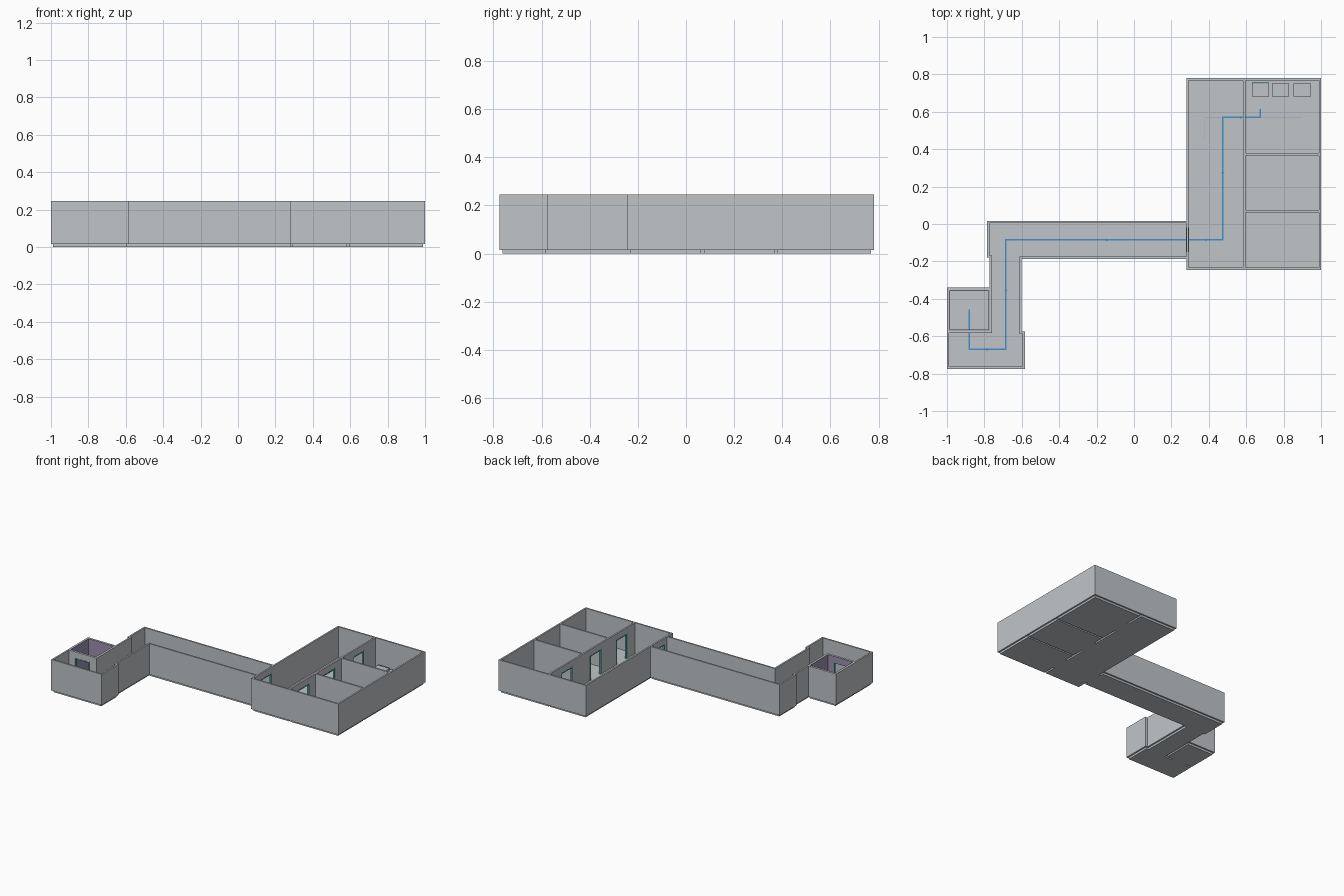
import bpy, bmesh
from mathutils import Vector

cube = bpy.data.objects.get("Cube")
if cube:
    bpy.data.objects.remove(cube, do_unlink=True)


def material(name, rgb):
    m = bpy.data.materials.new(name)
    m.use_nodes = True
    m.diffuse_color = (*rgb, 1)
    m.node_tree.nodes["Principled BSDF"].inputs["Base Color"].default_value = (*rgb, 1)
    return m


GREY = material("pale grey", (0.53, 0.56, 0.58))
TEAL = material("teal", (0.10, 0.40, 0.38))
PURPLE = material("muted purple", (0.33, 0.28, 0.42))
BLUE = material("route blue", (0.06, 0.27, 0.62))
LILAC = material("pale lilac", (0.46, 0.42, 0.54))

FLOOR, TOP, DOOR, T = 0.015, 0.245, 0.20, 0.012


def boxes(name, mat, items):
    """One object made of boxes given as x0, x1, y0, y1, z0, z1."""
    bm = bmesh.new()
    for x0, x1, y0, y1, z0, z1 in items:
        verts = bmesh.ops.create_cube(bm, size=1)["verts"]
        bmesh.ops.scale(bm, vec=(x1 - x0, y1 - y0, z1 - z0), verts=verts)
        mid = Vector((x0 + x1, y0 + y1, z0 + z1)) / 2
        bmesh.ops.translate(bm, vec=mid, verts=verts)
    mesh = bpy.data.meshes.new(name)
    bm.to_mesh(mesh)
    bm.free()
    mesh.materials.append(mat)
    ob = bpy.data.objects.new(name, mesh)
    bpy.context.collection.objects.link(ob)
    return ob


def strip(axis, at, a, b, z0=FLOOR, z1=TOP, t=T):
    """Box along an axis from a to b, with its low side at the given place."""
    return (a, b, at, at + t, z0, z1) if axis == "x" else (at, at + t, a, b, z0, z1)


def wall(name, axis, at, a, b, doors=(), width=0.13, mat=GREY, t=T, frames=True):
    """Wall with door openings, lintels and slim teal door frames."""
    parts, trims, start = [], [], a
    for d in doors:
        lo, hi = d - width / 2, d + width / 2
        parts += [strip(axis, at, start, lo, t=t), strip(axis, at, lo, hi, DOOR, t=t)]
        f = 0.007
        trims += [strip(axis, at - 0.001, lo, lo + f, FLOOR, DOOR, t + 0.002),
                  strip(axis, at - 0.001, hi - f, hi, FLOOR, DOOR, t + 0.002),
                  strip(axis, at - 0.001, lo + f, hi - f, DOOR - f, DOOR, t + 0.002)]
        start = hi
    parts.append(strip(axis, at, start, b, t=t))
    boxes(name, mat, parts)
    if trims and frames:
        boxes(name + "_door_frames", TEAL, trims)


# Large block: outer walls and room partitions
wall("block_front_wall", "x", -0.245, 0.28, 1.0)
wall("block_back_wall", "x", 0.768, 0.28, 1.0)
wall("block_right_wall", "y", 0.988, -0.233, 0.768)
wall("block_hall_wall", "y", 0.28, -0.233, 0.768, [-0.085])
wall("room_hall_partition", "y", 0.584, -0.233, 0.768, [-0.075, 0.23, 0.57])
wall("room_partition_front", "x", 0.062, 0.596, 0.988)
wall("room_partition_back", "x", 0.367, 0.596, 0.988)

# Long corridor
wall("corridor_back_wall", "x", 0.005, -0.785, 0.28)
wall("corridor_front_wall", "x", -0.187, -0.613, 0.28)
wall("corridor_end_wall", "y", -0.785, -0.175, 0.005)
wall("corridor_step", "x", -0.18, -0.785, -0.76)

# Short passage and lobby
wall("passage_left_wall", "y", -0.772, -0.58, -0.175)
wall("passage_right_wall", "y", -0.613, -0.58, -0.187)
wall("lobby_front_wall", "x", -0.775, -1.0, -0.583)
wall("lobby_left_wall", "y", -1.0, -0.763, -0.58)
wall("lobby_right_wall", "y", -0.595, -0.763, -0.58)
wall("lobby_step", "x", -0.588, -0.613, -0.583)

# Small cabin beside the passage, with a thin inner lining
wall("cabin_left_wall", "y", -1.0, -0.58, -0.34)
wall("cabin_back_wall", "x", -0.352, -0.988, -0.772)
wall("cabin_door_wall", "x", -0.582, -0.988, -0.76, [-0.88], 0.12)
L = 0.005
wall("cabin_lining_back", "x", -0.357, -0.988, -0.772, mat=PURPLE, t=L)
wall("cabin_lining_left", "y", -0.988, -0.57, -0.357, mat=PURPLE, t=L)
wall("cabin_lining_right", "y", -0.777, -0.57, -0.357, mat=PURPLE, t=L)
wall("cabin_lining_front", "x", -0.57, -0.983, -0.777, [-0.88], 0.12, PURPLE, L, False)

# Floors, set in from the walls, with sills under the doors
floors = [
    (0.292, 0.584, -0.233, 0.768), (0.596, 0.988, -0.233, 0.062),
    (0.596, 0.988, 0.074, 0.367), (0.596, 0.988, 0.379, 0.768),
    (-0.773, 0.28, -0.175, 0.005), (-0.76, -0.613, -0.582, -0.175),
    (-0.988, -0.595, -0.763, -0.582), (-0.988, -0.772, -0.57, -0.352),
    (0.28, 0.292, -0.15, -0.02), (-0.94, -0.82, -0.582, -0.57),
]
floors += [(0.584, 0.596, y - 0.065, y + 0.065) for y in (-0.075, 0.23, 0.57)]
boxes("floors", GREY, [(*f, 0, FLOOR) for f in floors])

# Three low tables by the back wall
tables = [(x, x + 0.092, 0.682, 0.752, FLOOR, 0.055) for x in (0.63, 0.738, 0.853)]
boxes("low_tables", GREY, tables)
boxes("table_edge", TEAL, [(0.63, 0.722, 0.752, 0.757, FLOOR, 0.057)])


def route(name, mat, pts, w, z):
    """Flat ribbon on the floor following axis-aligned points."""
    h = w / 2
    items = []
    for (ax, ay), (bx, by) in zip(pts, pts[1:]):
        items.append((min(ax, bx) - h, max(ax, bx) + h,
                      min(ay, by) - h, max(ay, by) + h, FLOOR, z))
    boxes(name, mat, items)


route("main_route", BLUE, [(-0.88, -0.46), (-0.88, -0.67), (-0.685, -0.67),
                           (-0.685, -0.085), (0.475, -0.085), (0.475, 0.57),
                           (0.675, 0.57), (0.675, 0.61)], 0.008, 0.019)
route("side_route", LILAC, [(0.378, 0.46), (0.378, 0.57), (0.9, 0.57)], 0.004, 0.017)


# Direction arrows along the main route
def arrow(name, x, y, dx, dy):
    bm = bmesh.new()
    s = 0.009
    c, d = Vector((x, y, 0.021)), Vector((dx, dy, 0)) * s
    side = Vector((-dy, dx, 0)) * s
    bm.faces.new([bm.verts.new(p) for p in (c + d, c - d + side, c - d - side)])
    mesh = bpy.data.meshes.new(name)
    bm.to_mesh(mesh)
    bm.free()
    mesh.materials.append(BLUE)
    bpy.context.collection.objects.link(bpy.data.objects.new(name, mesh))


for i, (x, y, dx, dy) in enumerate([(-0.78, -0.67, 1, 0), (-0.685, -0.35, 0, 1),
                                    (-0.14, -0.085, 1, 0), (0.39, -0.085, 1, 0),
                                    (0.475, 0.28, 0, 1), (0.575, 0.57, 1, 0)]):
    arrow(f"route_arrow_{i + 1}", x, y, dx, dy)
